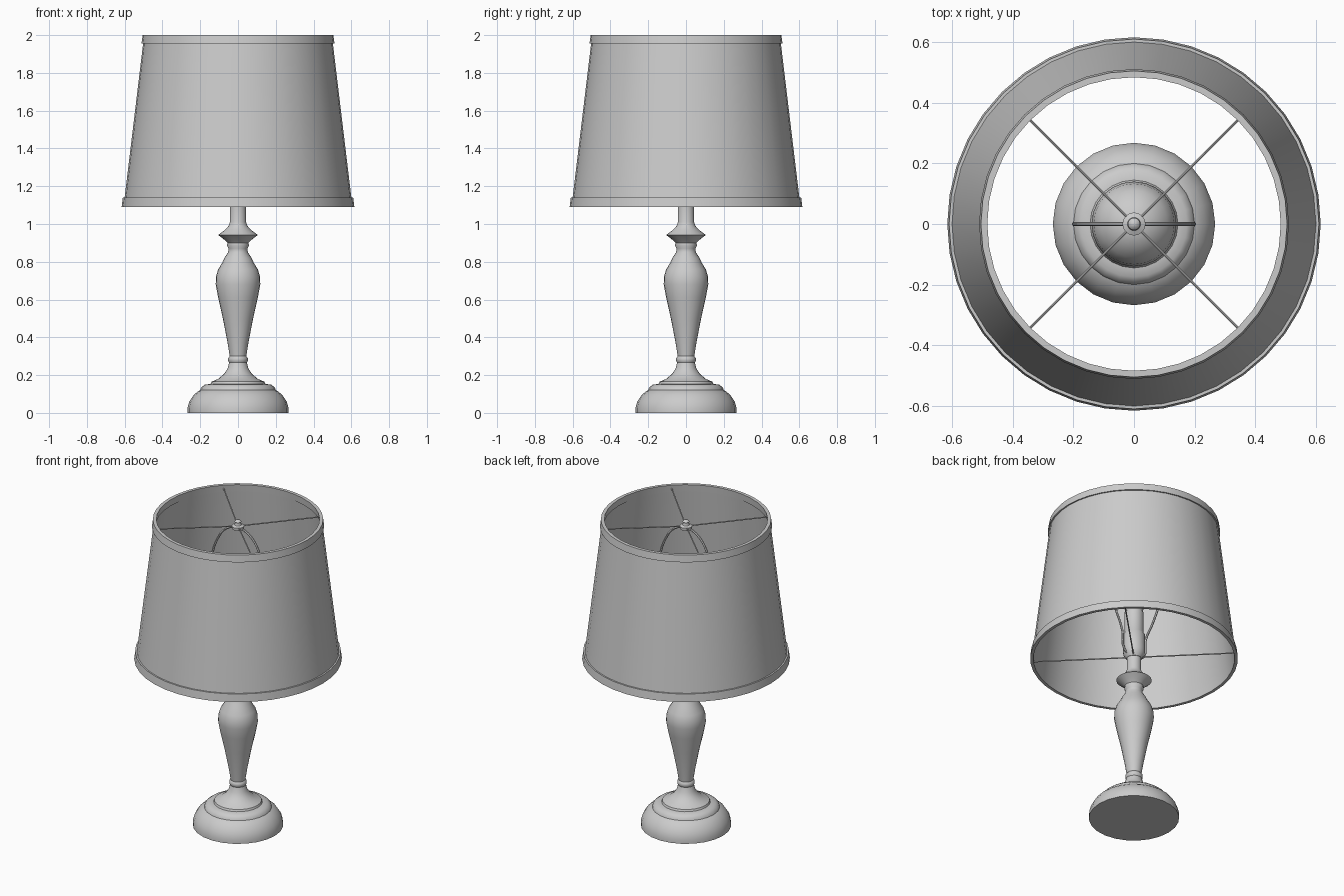
import bpy, math
from mathutils import Vector

old = bpy.data.objects.get("Cube")
if old:
    bpy.data.objects.remove(old, do_unlink=True)

grey = bpy.data.materials.new("plain_grey")
grey.use_nodes = True
COLOUR = (0.6, 0.6, 0.6, 1)
grey.diffuse_color = COLOUR
grey.node_tree.nodes["Principled BSDF"].inputs["Base Color"].default_value = COLOUR


def finish(ob, angle=40):
    ob.data.materials.clear()
    ob.data.materials.append(grey)
    bpy.ops.object.select_all(action='DESELECT')
    ob.select_set(True)
    bpy.context.view_layer.objects.active = ob
    bpy.ops.object.shade_smooth_by_angle(angle=math.radians(angle))
    return ob


def lathe(name, profile, sides=24, closed=False, angle=40):
    """Spin an (r, z) profile, listed bottom to top on the outside, around z."""
    verts, rings, faces = [], [], []
    for r, z in profile:
        start = len(verts)
        count = 1 if r == 0 else sides
        for i in range(count):
            a = math.tau * i / sides
            verts.append((r * math.cos(a), r * math.sin(a), z))
        rings.append([start + i % count for i in range(sides)])
    pairs = list(zip(rings, rings[1:]))
    if closed:
        pairs.append((rings[-1], rings[0]))
    for low, high in pairs:
        for i in range(sides):
            j = (i + 1) % sides
            loop = list(dict.fromkeys((low[i], low[j], high[j], high[i])))
            faces.append(loop)
    mesh = bpy.data.meshes.new(name)
    mesh.from_pydata(verts, [], faces)
    ob = bpy.data.objects.new(name, mesh)
    bpy.context.collection.objects.link(ob)
    return finish(ob, angle)


def rod(name, start, end, radius):
    a, b = Vector(start), Vector(end)
    bpy.ops.mesh.primitive_cylinder_add(vertices=8, radius=radius, depth=(b - a).length,
                                        location=(a + b) / 2)
    ob = bpy.context.object
    ob.name = name
    ob.rotation_euler = (b - a).to_track_quat('Z', 'Y').to_euler()
    return finish(ob)


# Stepped foot
lathe("base", [(0, 0), (.268, 0), (.268, .025), (.258, .06), (.235, .095), (.21, .115),
               (.2, .12), (.195, .135), (.175, .15), (.145, .153), (.14, .165),
               (.105, .18), (.075, .205), (.055, .235), (.046, .27)])

# Turned column with collar
lathe("column", [(.046, .265), (.052, .275), (.052, .29), (.044, .3), (.055, .37),
                 (.08, .5), (.105, .61), (.118, .68), (.117, .72), (.105, .76),
                 (.083, .795), (.072, .82), (.052, .85), (.05, .87), (.058, .885),
                 (.055, .9), (.07, .915), (.105, .942), (.07, .968), (.05, .99),
                 (.043, 1.01), (.043, 1.1), (0, 1.1)])

# Socket and bulb
lathe("socket", [(0, 1.09), (.045, 1.09), (.062, 1.115), (.066, 1.14), (.066, 1.25),
                 (.058, 1.26), (.058, 1.4), (0, 1.4)])
lathe("bulb", [(.052, 1.39), (.055, 1.43), (.075, 1.48), (.11, 1.53), (.132, 1.57),
               (.14, 1.61), (.133, 1.66), (.11, 1.7), (.07, 1.735), (.03, 1.748), (0, 1.75)])

# Lampshade shell with a trim band at each end
lathe("shade", [(.605, 1.1), (.498, 1.992), (.49, 1.992), (.597, 1.1)], 40, True)
lathe("shade_bottom_trim", [(.616, 1.09), (.61, 1.14), (.592, 1.14), (.597, 1.09)], 40, True)
lathe("shade_top_trim", [(.511, 1.955), (.505, 2.0), (.484, 2.0), (.489, 1.955)], 40, True)

# Spider wires at the top and the bottom of the shade
for level, hub_z, rim_z, reach in (("top", 1.955, 1.975, .488), ("bottom", 1.1, 1.1, .6)):
    for k in range(4):
        a = math.radians(45 + 90 * k)
        rod(f"{level}_spoke_{k + 1}", (0, 0, hub_z),
            (reach * math.cos(a), reach * math.sin(a), rim_z), .004)

# Harp loop, mirrored from one half
half = [(.03, 1.105), (.075, 1.13), (.09, 1.25), (.15, 1.4), (.195, 1.56),
        (.19, 1.7), (.15, 1.83), (.08, 1.92), (0, 1.945)]
path = half + [(-x, z) for x, z in reversed(half[:-1])]
curve = bpy.data.curves.new("harp", 'CURVE')
curve.dimensions = '3D'
curve.bevel_depth = .007
curve.bevel_resolution = 1
curve.resolution_u = 4
spline = curve.splines.new('BEZIER')
spline.bezier_points.add(len(path) - 1)
for point, (x, z) in zip(spline.bezier_points, path):
    point.co = (x, 0, z)
    point.handle_left_type = point.handle_right_type = 'AUTO'
harp = bpy.data.objects.new("harp", curve)
bpy.context.collection.objects.link(harp)
bpy.ops.object.select_all(action='DESELECT')
harp.select_set(True)
bpy.context.view_layer.objects.active = harp
bpy.ops.object.convert(target='MESH')
finish(bpy.context.object)

# Finial
lathe("finial", [(0, 1.94), (.037, 1.94), (.038, 1.958), (.022, 1.965), (.018, 1.975),
                 (.02, 1.985), (.012, 1.994), (0, 1.997)], 16)
